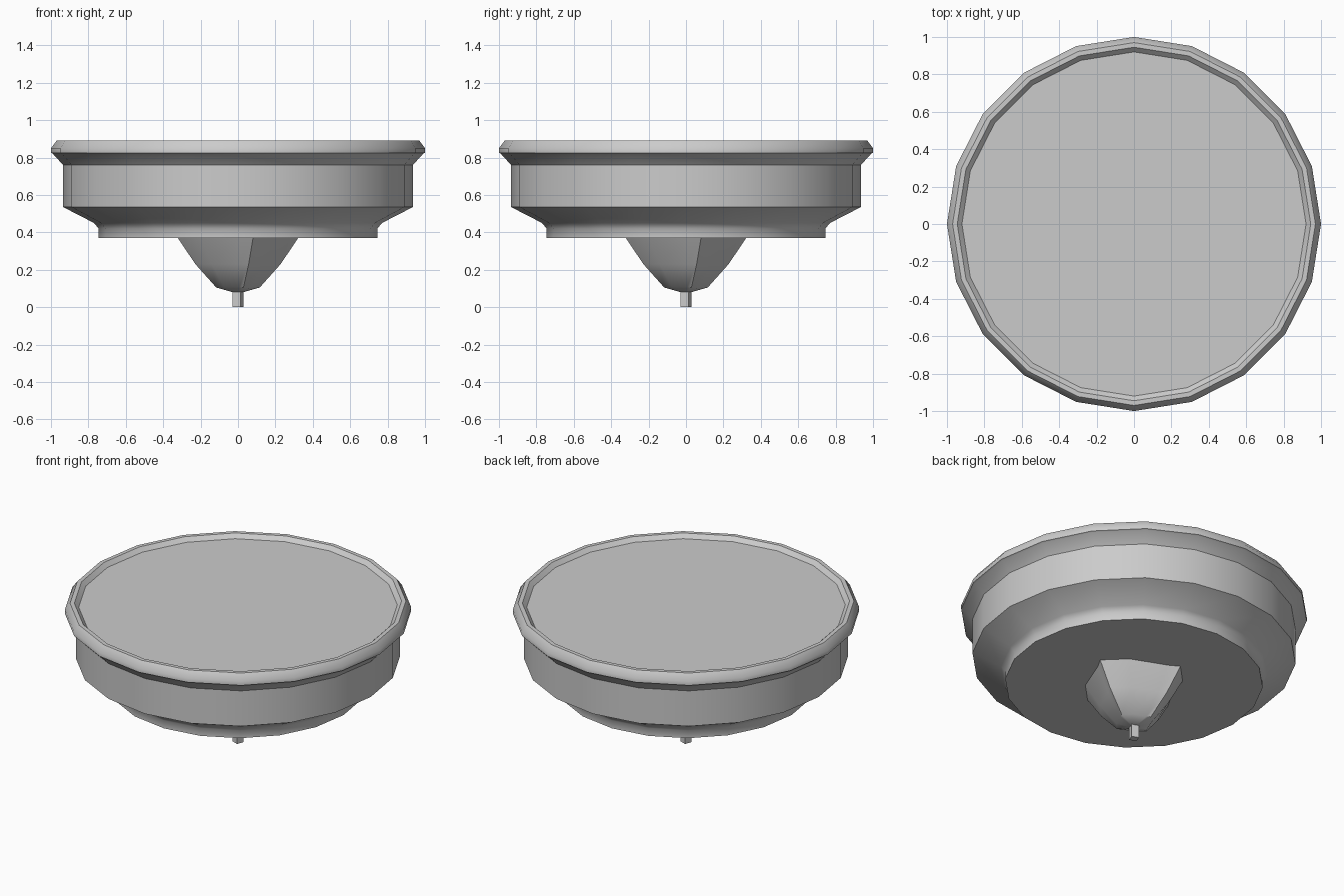
import bpy, math

if "Cube" in bpy.data.objects:
    bpy.data.objects.remove(bpy.data.objects["Cube"])

def ring_mesh(name, rings, smooth=None):
    """Skin a stack of rings (lists of points) and cap both ends."""
    n = len(rings[0])
    verts = [p for r in rings for p in r]
    faces = [(k*n + i, k*n + (i+1) % n, (k+1)*n + (i+1) % n, (k+1)*n + i)
             for k in range(len(rings)-1) for i in range(n)]
    faces.append(tuple(reversed(range(n))))
    faces.append(tuple(range((len(rings)-1)*n, len(rings)*n)))
    me = bpy.data.meshes.new(name)
    me.from_pydata(verts, [], faces)
    ob = bpy.data.objects.new(name, me)
    bpy.context.collection.objects.link(ob)
    if smooth:
        bpy.ops.object.select_all(action='DESELECT')
        ob.select_set(True)
        bpy.context.view_layer.objects.active = ob
        bpy.ops.object.shade_smooth_by_angle(angle=math.radians(smooth))
    return ob

def polar(r, deg, z):
    a = math.radians(deg)
    return (r*math.cos(a), r*math.sin(a), z)

def lathe(name, profile, sides, start=0, smooth=None):
    return ring_mesh(name, [[polar(r, start + i*360/sides, z) for i in range(sides)]
                            for r, z in profile], smooth)

# Round body with rolled rim and slightly sunken top
lathe("body", [(0.745, 0.37), (0.745, 0.42), (0.77, 0.45), (0.935, 0.535),
               (0.935, 0.76), (0.99, 0.82), (1.0, 0.825), (1.0, 0.85),
               (0.97, 0.89), (0.945, 0.89), (0.92, 0.865)], 20, smooth=40)

# Four-cornered tapering underside, each corner with a steep side
rings = []
for r, z in [(0.03, 0.08), (0.12, 0.105), (0.235, 0.23), (0.335, 0.375)]:
    rings.append([polar(r*k, a + 90*i, z) for i in range(4)
                  for k, a in ((0.86, 3), (1.0, 14), (0.85, 45))])
ring_mesh("tapered_base", rings, 35)

# Small square tip
lathe("tip", [(0.031, 0.0), (0.031, 0.1)], 4, start=25)
